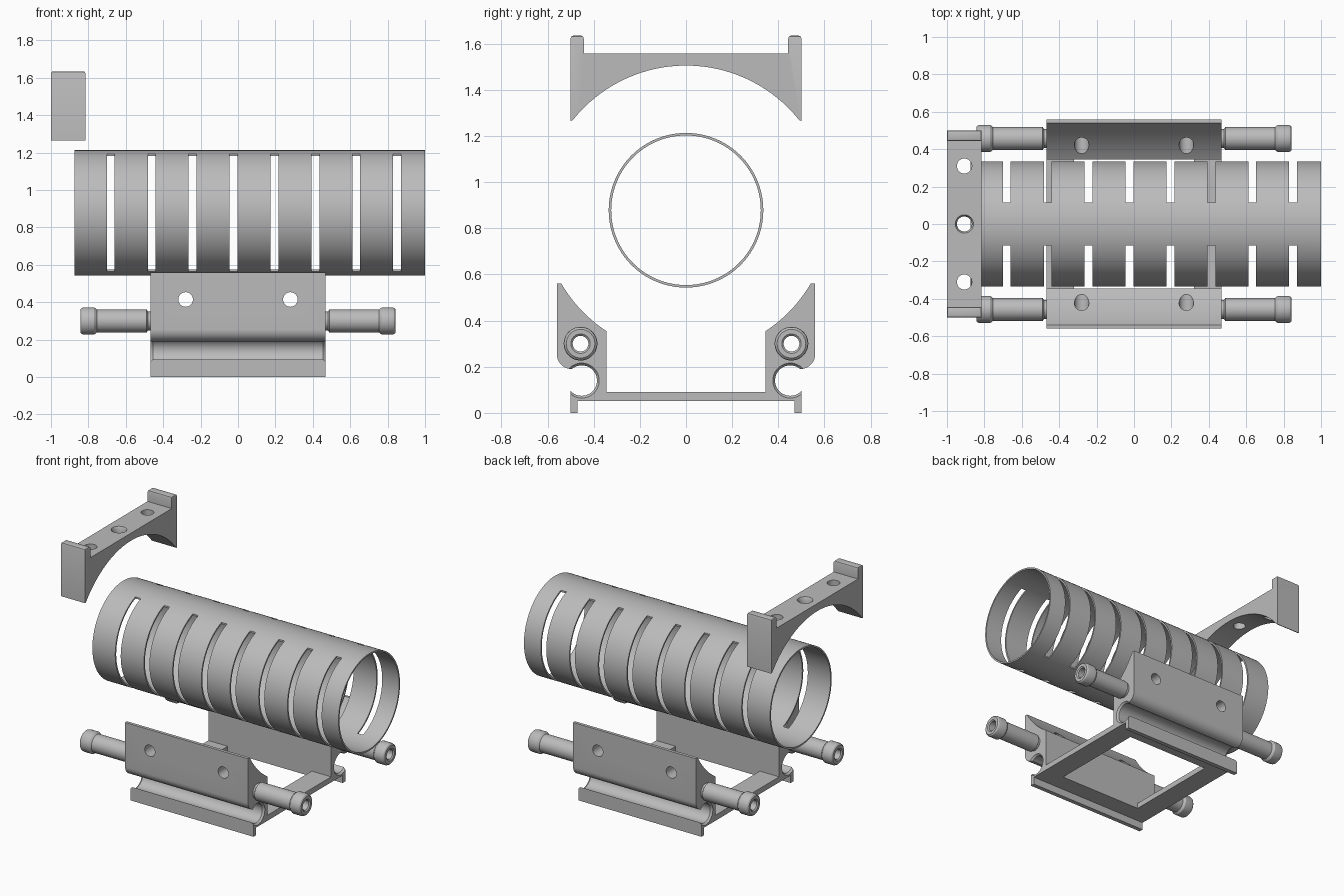
import bpy, bmesh, math
from mathutils import Matrix, Vector

if "Cube" in bpy.data.objects:
    bpy.data.objects.remove(bpy.data.objects["Cube"], do_unlink=True)

grey = bpy.data.materials.new("plain grey")
grey.use_nodes = True
colour = (0.5, 0.5, 0.5, 1)
grey.diffuse_color = colour
grey.node_tree.nodes["Principled BSDF"].inputs["Base Color"].default_value = colour

TUBE_Z = 0.878
CRADLE_R = 0.627


def make(name, bm):
    bmesh.ops.recalc_face_normals(bm, faces=bm.faces)
    mesh = bpy.data.meshes.new(name)
    bm.to_mesh(mesh)
    bm.free()
    mesh.materials.append(grey)
    obj = bpy.data.objects.new(name, mesh)
    bpy.context.collection.objects.link(obj)
    return obj


def prism(bm, points, x0, x1):
    """Extrude a y-z outline along x."""
    face = bm.faces.new([bm.verts.new((x0, y, z)) for y, z in points])
    out = bmesh.ops.extrude_face_region(bm, geom=[face])
    moved = [v for v in out["geom"] if isinstance(v, bmesh.types.BMVert)]
    bmesh.ops.translate(bm, verts=moved, vec=(x1 - x0, 0, 0))


def lathe(bm, profile, y, z, hollow=False, n=48):
    """Turn an (x, radius) profile around an axis along x."""
    rings = []
    for x, r in profile:
        ring = []
        for i in range(n):
            a = math.tau * i / n
            ring.append(bm.verts.new((x, y + r * math.cos(a), z + r * math.sin(a))))
        rings.append(ring)
    pairs = list(zip(rings, rings[1:]))
    if hollow:
        pairs.append((rings[-1], rings[0]))
    else:
        bm.faces.new(rings[0])
        bm.faces.new(rings[-1])
    for a, b in pairs:
        for i in range(n):
            j = (i + 1) % n
            bm.faces.new((a[i], a[j], b[j], b[i]))


def box(bm, centre, size):
    bmesh.ops.create_cube(bm, size=1, matrix=Matrix.Translation(centre) @ Matrix.Diagonal((*size, 1)))


def drill(bm, centre, r, depth, axis, r2=None):
    turn = Matrix.Rotation(math.pi / 2, 4, "X") if axis == "y" else Matrix()
    bmesh.ops.create_cone(bm, cap_ends=True, segments=32, radius1=r, radius2=r2 or r,
                          depth=depth, matrix=Matrix.Translation(centre) @ turn)


def cut(obj, bm):
    cutter = make("cutter", bm)
    cutter.hide_render = True
    mod = obj.modifiers.new("cut", "BOOLEAN")
    mod.object, mod.operation, mod.solver = cutter, "DIFFERENCE", "EXACT"
    bpy.context.view_layer.objects.active = obj
    bpy.ops.object.modifier_apply(modifier=mod.name)
    bpy.data.objects.remove(cutter, do_unlink=True)


def smooth(obj):
    bpy.ops.object.select_all(action="DESELECT")
    obj.select_set(True)
    bpy.context.view_layer.objects.active = obj
    bpy.ops.object.shade_smooth_by_angle(angle=math.radians(30))


def cradle(y):
    return math.sqrt(CRADLE_R ** 2 - y ** 2)


# Slotted tube
bm = bmesh.new()
lathe(bm, [(-0.875, 0.335), (1, 0.335), (1, 0.324), (-0.875, 0.324)], 0, TUBE_Z, True, 128)
tube = make("slotted_tube", bm)
bm = bmesh.new()
for i in range(8):
    for s in (-1, 1):
        box(bm, (-0.68 + 0.2187 * i, s * 0.315, TUBE_Z), (0.042, 0.4, 1))
cut(tube, bm)
smooth(tube)

# Base: two cradle brackets joined by a frame
half = [(0.345, 0.09)]
for i in range(17):
    y = 0.345 + (0.541 - 0.345) * i / 16
    half.append((y, TUBE_Z - cradle(y)))
half.append((0.56, 0.56))
for i in range(9):
    a = math.radians(80) * i / 8
    half.append((0.495 + 0.065 * math.cos(a), 0.255 - 0.065 * math.sin(a)))
half += [(0.495, 0.19), (0.5, 0.1), (0.5, 0), (0.47, 0), (0.47, 0.052)]
outline = half + [(-y, z) for y, z in reversed(half)]
bm = bmesh.new()
prism(bm, outline, -0.468, 0.468)
base = make("base_frame", bm)

bm = bmesh.new()
box(bm, (0, 0, 0.07), (0.64, 0.69, 0.2))
cut(base, bm)
bm = bmesh.new()
for s in (-1, 1):
    # rod groove with flared ends, bolt bore and cross holes
    lathe(bm, [(-0.48, 0.085), (-0.455, 0.066), (0.455, 0.066), (0.48, 0.085)], s * 0.452, 0.14)
    for x in (-0.28, 0.28):
        drill(bm, (x, s * 0.5, 0.415), 0.039, 0.4, "y")
cut(base, bm)
bm = bmesh.new()
for s in (-1, 1):
    lathe(bm, [(-0.6, 0.034), (0.6, 0.034)], s * 0.457, 0.3)
cut(base, bm)
smooth(base)

# Hollow bolts at both ends of each bracket
bolt = [(0.468, 0.05), (0.48, 0.05), (0.488, 0.061), (0.755, 0.061), (0.762, 0.068),
        (0.77, 0.073), (0.825, 0.073), (0.835, 0.07), (0.842, 0.062),
        (0.842, 0.042), (0.835, 0.034), (0.468, 0.034)]
for sx, end in ((-1, "right"), (1, "left")):
    for sy, side in ((-1, "front"), (1, "back")):
        bm = bmesh.new()
        lathe(bm, [(sx * x, r) for x, r in bolt], sy * 0.457, 0.3, True)
        smooth(make(f"{side}_{end}_bolt", bm))

# Saddle clamp above the tube end
arc = []
for i in range(41):
    y = -0.49 + 0.98 * i / 40
    arc.append((y, TUBE_Z + cradle(y)))
top = [(0.5, 1.265), (0.5, 1.635), (0.443, 1.635), (0.443, 1.557)]
bm = bmesh.new()
prism(bm, arc + top + [(-y, z) for y, z in reversed(top)], -1, -0.815)
rim = [e for e in bm.edges if all(v.co.z > 1.6 for v in e.verts)]
bmesh.ops.bevel(bm, geom=rim, offset=0.012, segments=2, affect="EDGES", profile=0.5)
saddle = make("saddle_clamp", bm)
bm = bmesh.new()
for y in (-0.31, 0, 0.31):
    drill(bm, (-0.907, y, 1.5), 0.04, 0.6, "z")
cut(saddle, bm)
bm = bmesh.new()
drill(bm, (-0.907, 0, 1.555), 0.04, 0.03, "z", 0.056)
cut(saddle, bm)
smooth(saddle)
